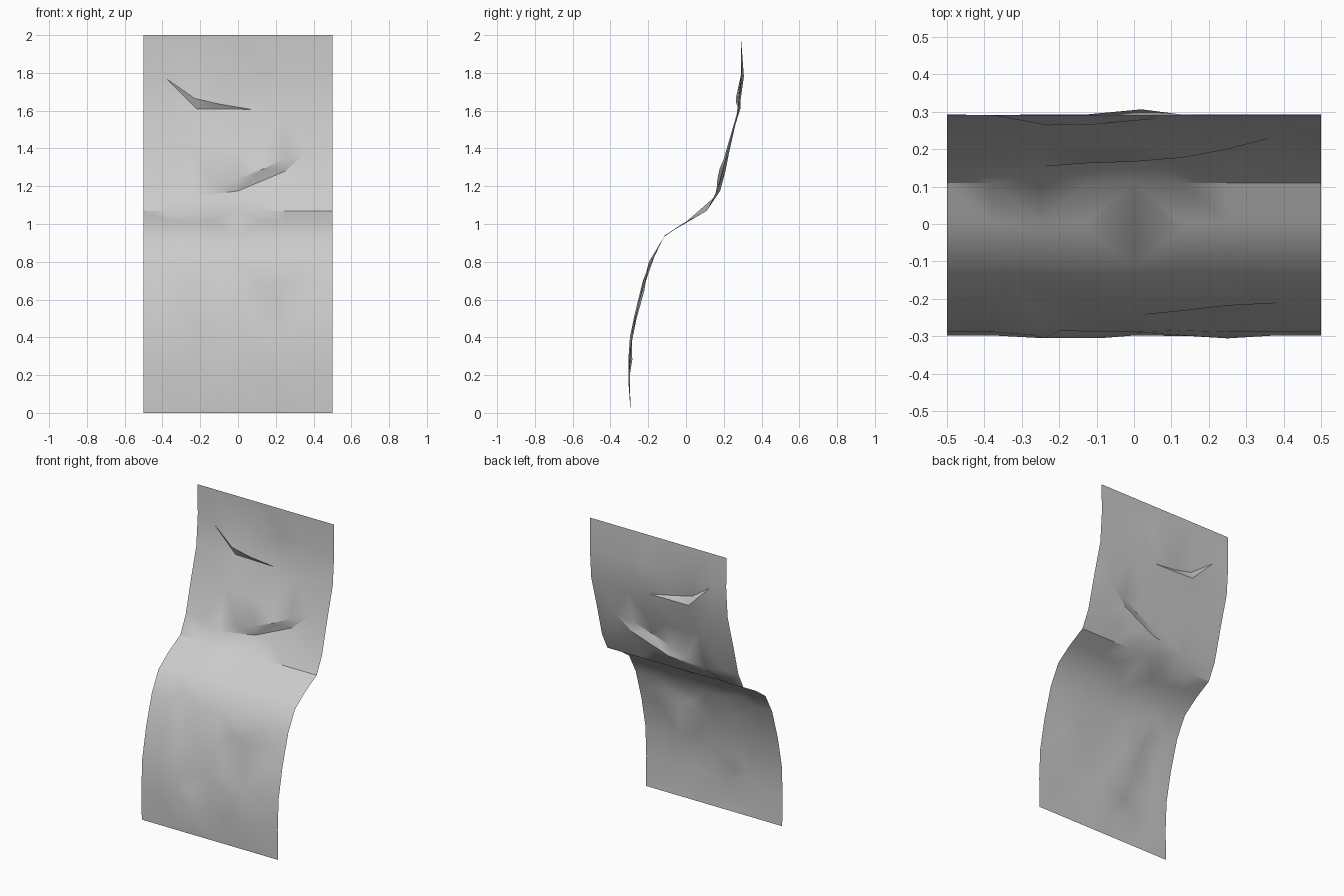
import bpy
from mathutils import Vector
from mathutils.geometry import delaunay_2d_cdt

if "Cube" in bpy.data.objects:
    bpy.data.objects.remove(bpy.data.objects["Cube"])

# Side profile of the hanging sheet: (z, y)
PROFILE = [(0, -.293), (.2, -.298), (.4, -.289), (.6, -.248), (.8, -.188),
           (.93, -.118), (1.0, -.02), (1.015, .005), (1.07, .11), (1.18, .165),
           (1.4, .222), (1.6, .278), (1.8, .293), (2, .29)]

# Fold lines pressed into the cloth: (x, z, depth offset from the profile)
CREASES = [
    [(-.25, 1.145, .006), (0, 1.175, .018), (.25, 1.28, .018), (.36, 1.38, .012)],
    [(-.12, 1.195, -.006), (0, 1.24, -.014), (.13, 1.29, -.016), (.25, 1.345, -.008)],
    [(-.38, 1.77, 0), (-.22, 1.61, .009), (.07, 1.607, .004)],
    [(-.23, 1.665, -.019), (-.1, 1.635, -.014)],
    [(.02, .61, .002), (.2, .65, .013), (.39, .71, .004)],
    [(.14, .68, -.007), (.25, .72, -.006)],
    [(-.27, .4, -.008), (-.24, .28, -.011), (-.09, .17, -.008)],
    [(-.2, .38, .004), (-.17, .28, .01)],
    [(-.3, .86, 0), (-.27, .7, -.01), (-.27, .52, -.008)],
    [(-.21, .7, .006), (-.22, .55, .007)],
    [(-.12, .8, -.008), (0, .94, -.008)],
    [(.02, 1.78, .015), (.08, 1.68, .008), (.24, 1.58, -.004)],
    [(.12, .45, -.006), (.16, .3, -.006), (.25, .19, -.008)],
]


def profile_y(z):
    for (z0, y0), (z1, y1) in zip(PROFILE, PROFILE[1:]):
        if z <= z1:
            return y0 + (y1 - y0) * (z - z0) / (z1 - z0)
    return PROFILE[-1][1]


# Crease points and their constrained edges
points, offsets, edges = [], [], []
for line in CREASES:
    start = len(points)
    points += [Vector((x, z)) for x, z, d in line]
    offsets += [d for x, z, d in line]
    edges += [(i, i + 1) for i in range(start, len(points) - 1)]
crease_points = list(points)

# Regular rows of the sheet, kept clear of the creases
for z, y in PROFILE:
    for i in range(9):
        p = Vector((-.5 + i / 8, z))
        if i in (0, 8) or z in (0, 2) or all((p - q).length > .085 for q in crease_points):
            points.append(p)
            offsets.append(0)

# Triangulate flat, then bend to the profile
flat, _, faces, source, _, _ = delaunay_2d_cdt(points, edges, [], 0, 1e-5)
verts = []
for p, ids in zip(flat, source):
    d = offsets[ids[0]] if ids else 0
    verts.append((p.x, profile_y(p.y) + d, p.y))

mesh = bpy.data.meshes.new("draped_sheet")
mesh.from_pydata(verts, [], [tuple(f) for f in faces])
mesh.update()
sheet = bpy.data.objects.new("draped_sheet", mesh)
bpy.context.collection.objects.link(sheet)
bpy.context.view_layer.objects.active = sheet
sheet.select_set(True)
bpy.ops.object.shade_smooth_by_angle(angle=.55)
